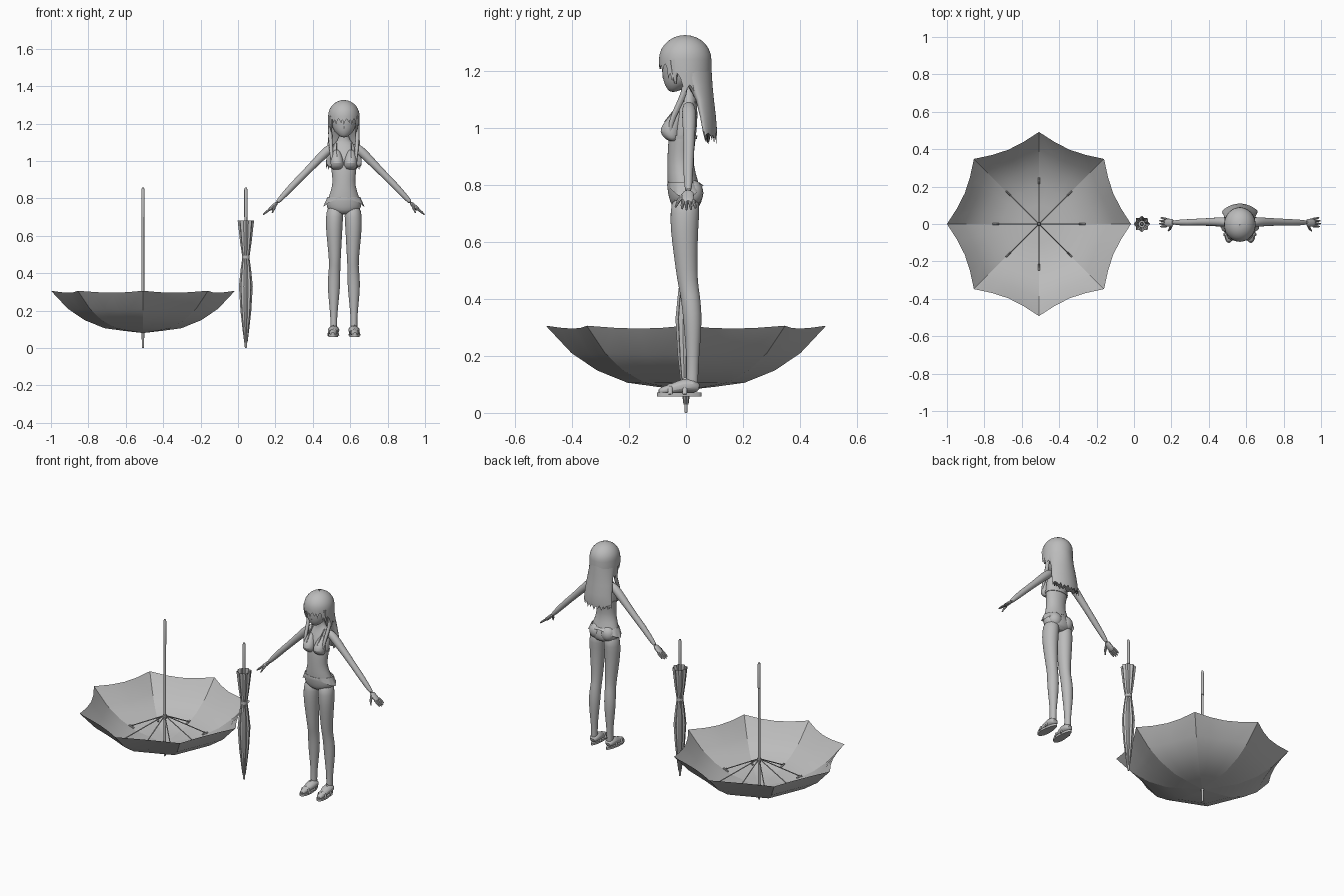
import bpy, bmesh, math
from mathutils import Vector as V

grey = bpy.data.materials.new("plain grey")
grey.diffuse_color = (0.5, 0.5, 0.5, 1)
FX, UX, CX = 0.566, -0.508, 0.042      # centres of figure, open and closed umbrella


def skin(name, rings, caps=True, subdiv=0, angle=40, crease=0):
    """Join equal closed rings of points into one surface; crease = sharp line every so many points."""
    bm = bmesh.new()
    rows = [[bm.verts.new(p) for p in r] for r in rings]
    n = len(rows[0])
    for a, b in zip(rows, rows[1:]):
        for i in range(n):
            bm.faces.new((a[i], a[(i + 1) % n], b[(i + 1) % n], b[i]))
    if caps:
        bm.faces.new(rows[0])
        bm.faces.new(rows[-1])
    bmesh.ops.recalc_face_normals(bm, faces=bm.faces)
    for f in bm.faces:
        f.smooth = True
    if crease:
        for a, b in zip(rows, rows[1:]):
            for i in range(0, n, crease):
                bm.edges.get((a[i], b[i])).smooth = False
    me = bpy.data.meshes.new(name)
    bm.to_mesh(me)
    bm.free()
    me.materials.append(grey)
    if not crease:
        me.set_sharp_from_angle(angle=math.radians(angle))
    ob = bpy.data.objects.new(name, me)
    bpy.context.collection.objects.link(ob)
    if subdiv:
        mod = ob.modifiers.new("rounding", 'SUBSURF')
        mod.levels = mod.render_levels = subdiv
    return ob


def circle(x, y, z, rx, ry, n=16):
    return [V((x + rx * math.cos(math.tau * i / n), y + ry * math.sin(math.tau * i / n), z))
            for i in range(n)]


def loft(name, rows, x0=FX, s=1, n=16, **kw):
    """Stack of horizontal ellipses: (x, y, z, rx, ry)."""
    return skin(name, [circle(x0 + s * x, y, z, rx, ry, n) for x, y, z, rx, ry in rows], **kw)


def tube(name, pts, x0=FX, s=1, n=10, flat=1, **kw):
    """Tube along points (x, y, z, radius)."""
    P = [V((x0 + s * p[0], p[1], p[2])) for p in pts]
    d = (P[-1] - P[0]).normalized()
    ref = V((0, 1, 0)) if abs(d.y) < 0.8 else V((1, 0, 0))
    rings = []
    for i, p in enumerate(P):
        t = (P[min(i + 1, len(P) - 1)] - P[max(i - 1, 0)]).normalized()
        u = t.cross(ref).normalized()
        v = u.cross(t)
        r = pts[i][3]
        rings.append([p + u * r * math.cos(math.tau * k / n) + v * r * flat * math.sin(math.tau * k / n)
                      for k in range(n)])
    return skin(name, rings, **kw)


# Open umbrella: scalloped canopy, upside down
profile = [(0.008, 0.081), (0.105, 0.092), (0.206, 0.106), (0.312, 0.149), (0.402, 0.21), (0.492, 0.306)]
SEG = 4
rings = []
for r, z in profile:
    ring = []
    for k in range(8 * SEG):
        t = (k % SEG) / SEG
        a = math.tau * k / (8 * SEG)
        bow = 4 * t * (1 - t) * (r / 0.49) ** 4
        f = math.cos(math.pi / 8) / math.cos((t - 0.5) * math.pi / 4) - 0.05 * bow
        ring.append(V((UX + r * f * math.cos(a), r * f * math.sin(a), z - 0.01 * bow)))
    rings.append(ring)
skin("open_canopy", rings, caps=False, crease=SEG)

# Struts of the open umbrella
for k in range(8):
    c, sn = math.cos(k * math.pi / 4), math.sin(k * math.pi / 4)
    tube("strut", [(0.01 * c, 0.01 * sn, 0.25, 0.003), (0.24 * c, 0.24 * sn, 0.124, 0.003)], UX, n=6)
    tube("strut_joint", [(0.215 * c, 0.215 * sn, 0.117, 0.005), (0.248 * c, 0.248 * sn, 0.129, 0.005)], UX, n=6)

# Poles with tip, runner and handle for both umbrellas
for x, hub in ((UX, 0.25), (CX, 0.60)):
    loft("umbrella_pole", [(0, 0, z, r, r) for z, r in (
        (0, 0.004), (0.006, 0.006), (0.07, 0.007), (0.085, 0.0075), (0.70, 0.0075),
        (0.701, 0.009), (0.845, 0.009), (0.858, 0.005))], x, n=10)
    loft("runner", [(0, 0, hub - 0.015, 0.011, 0.011), (0, 0, hub + 0.01, 0.011, 0.011)], x, n=10)

# Closed umbrella: pleated canopy and tie strap
rings = []
for z, r in ((0.03, 0.009), (0.1, 0.018), (0.2, 0.029), (0.33, 0.037), (0.42, 0.028),
             (0.485, 0.019), (0.56, 0.03), (0.63, 0.038), (0.682, 0.044)):
    rings.append([V((CX + r * (1 if k % 2 == 0 else 0.8) * math.cos(k * math.pi / 8),
                     r * (1 if k % 2 == 0 else 0.8) * math.sin(k * math.pi / 8), z)) for k in range(16)])
skin("closed_canopy", rings, caps=False, angle=25)
loft("tie_strap", [(0, 0, 0.478, 0.0205, 0.0205), (0, 0, 0.494, 0.0205, 0.0205)], CX)

# Torso and neck
loft("torso", [(0, 0, 0.712, 0.04, 0.035), (0, 0, 0.735, 0.086, 0.053), (0, -0.002, 0.77, 0.094, 0.06),
               (0, -0.012, 0.815, 0.08, 0.054), (0, -0.02, 0.87, 0.06, 0.046), (0, -0.018, 0.92, 0.063, 0.047),
               (0, -0.012, 0.98, 0.071, 0.049), (0, -0.002, 1.035, 0.074, 0.043), (0, 0.006, 1.07, 0.068, 0.034),
               (0, 0.01, 1.098, 0.046, 0.027), (0, 0.01, 1.122, 0.025, 0.024), (0, -0.002, 1.18, 0.022, 0.024)],
     n=20, subdiv=1)

# Swimwear bottom with side frills
loft("swim_bottom", [(0, 0, 0.716, 0.045, 0.042), (0, 0, 0.737, 0.089, 0.056), (0, -0.002, 0.77, 0.097, 0.062),
                     (0, -0.011, 0.805, 0.086, 0.057), (0, -0.012, 0.811, 0.082, 0.054)], n=20, subdiv=1)
frill = []
for i in range(4):
    ring = []
    for k in range(48):
        a = math.tau * k / 48
        side = math.cos(a) ** 2
        wave = 0.002 * i / 3 * side * (-1) ** (k // 2)
        ring.append(V((FX + (0.087 + 0.007 * i + wave) * math.cos(a),
                       -0.009 + 0.0025 * i + (0.057 + 0.0018 * i + wave) * math.sin(a),
                       0.808 - i * (0.003 + 0.014 * side))))
    frill.append(ring)
skin("hip_frill", frill, caps=False)

for s in (-1, 1):
    # Swimwear top and straps
    loft("swim_top_cup", [(0.035, -0.045, 0.952, 0.024, 0.012), (0.036, -0.05, 0.965, 0.034, 0.029),
                          (0.036, -0.056, 0.988, 0.036, 0.038), (0.037, -0.049, 1.013, 0.032, 0.034),
                          (0.038, -0.036, 1.04, 0.023, 0.023), (0.039, -0.026, 1.062, 0.012, 0.012)],
         s=s, subdiv=1)
    tube("shoulder_strap", [(0.037, -0.075, 1.02, 0.003), (0.04, -0.038, 1.066, 0.003),
                            (0.04, -0.01, 1.094, 0.003), (0.03, 0.034, 1.09, 0.003)], s=s, n=6)
    # Seat
    loft("seat", [(0.04, 0.022, 0.772 + 0.046 * math.sin(a), 0.043 * math.cos(a), 0.039 * math.cos(a))
                  for a in [math.radians(d) for d in range(-84, 85, 21)]], s=s)
    # Leg
    loft("leg", [(0.046, 0, 0.765, 0.044, 0.05), (0.05, -0.004, 0.70, 0.047, 0.052),
                 (0.052, -0.006, 0.64, 0.045, 0.049), (0.05, -0.001, 0.55, 0.038, 0.042),
                 (0.048, 0.005, 0.46, 0.031, 0.036), (0.05, 0.014, 0.42, 0.031, 0.035),
                 (0.053, 0.022, 0.35, 0.035, 0.034), (0.054, 0.024, 0.28, 0.03, 0.03),
                 (0.054, 0.024, 0.19, 0.02, 0.022), (0.054, 0.022, 0.125, 0.017, 0.02),
                 (0.054, 0.022, 0.075, 0.021, 0.024)], s=s, subdiv=1)
    # Foot, sandal sole and straps
    tube("foot", [(0.054, 0.048, 0.083, 0.014), (0.054, 0.026, 0.097, 0.027), (0.054, -0.01, 0.095, 0.027),
                  (0.057, -0.045, 0.084, 0.02), (0.059, -0.08, 0.078, 0.016), (0.059, -0.098, 0.074, 0.009)],
         s=s, flat=1.2, subdiv=1)
    sole = []
    for z in (0.058, 0.071):
        sole.append([V((FX + s * (0.055 - 0.04 * y) + (0.024 - 0.08 * y) * math.cos(a), y, z))
                     for a in [math.tau * k / 24 for k in range(24)]
                     for y in [-0.024 + 0.078 * math.sin(a)]])
    skin("sandal_sole", sole)
    for y, top, w in ((-0.056, 0.1, 0.028), (-0.004, 0.12, 0.029)):
        tube("sandal_strap", [(0.057 - w, y, 0.066, 0.004), (0.057 - w * 0.75, y, 0.09, 0.004),
                              (0.057, y, top, 0.004), (0.057 + w * 0.75, y, 0.09, 0.004),
                              (0.057 + w, y, 0.066, 0.004)], s=s, n=8, flat=2)
    # Arm
    tube("arm", [(0.045, 0.008, 1.082, 0.016), (0.073, 0.01, 1.069, 0.025), (0.108, 0.011, 1.037, 0.026),
                 (0.17, 0.011, 0.973, 0.021), (0.23, 0.01, 0.912, 0.019), (0.268, 0.008, 0.874, 0.019),
                 (0.32, 0.008, 0.818, 0.016), (0.362, 0.008, 0.772, 0.012)], s=s, n=12, subdiv=1)
    # Hand with fingers and thumb
    tube("palm", [(0.355, 0.008, 0.78, 0.01), (0.37, 0.007, 0.764, 0.011), (0.388, 0.007, 0.748, 0.012),
                  (0.402, 0.007, 0.737, 0.009)], s=s, flat=2, subdiv=1)
    for k in range(4):
        y = -0.011 + 0.0125 * k
        reach = (0.9, 1.05, 1.0, 0.8)[k]
        tube("finger", [(0.392, y, 0.745, 0.0065), (0.396 + 0.02 * reach, y * 1.15, 0.742 - 0.016 * reach, 0.006),
                        (0.396 + 0.034 * reach, y * 1.25, 0.742 - 0.028 * reach, 0.003)], s=s, n=8)
    tube("thumb", [(0.366, -0.006, 0.766, 0.008), (0.374, -0.026, 0.745, 0.007),
                   (0.383, -0.037, 0.722, 0.003)], s=s, n=8)
    # Long front lock and cheek strand
    tube("front_lock", [(0.072, -0.008, 1.23, 0.009), (0.074, 0.004, 1.15, 0.012), (0.07, -0.02, 1.09, 0.012),
                        (0.066, -0.046, 1.04, 0.011), (0.065, -0.056, 1.0, 0.008), (0.065, -0.057, 0.965, 0.002)],
         s=s, n=8, subdiv=1)
    tube("cheek_strand", [(0.069, -0.045, 1.24, 0.009), (0.069, -0.04, 1.19, 0.008),
                          (0.066, -0.037, 1.155, 0.002)], s=s, n=8, flat=1.4)

# Chest band
loft("swim_top_band", [(0, -0.013, 0.962, 0.071, 0.051), (0, -0.012, 0.974, 0.073, 0.052)], n=24)

# Head and nose
loft("head", [(0, -0.046, 1.126, 0.012, 0.01), (0, -0.038, 1.138, 0.032, 0.03), (0, -0.022, 1.162, 0.055, 0.058),
              (0, -0.012, 1.195, 0.067, 0.073), (0, -0.008, 1.24, 0.072, 0.08), (0, -0.005, 1.28, 0.06, 0.068),
              (0, 0, 1.305, 0.03, 0.035)], n=20, subdiv=1)
tube("nose", [(0, -0.076, 1.2, 0.003), (0, -0.084, 1.176, 0.004), (0, -0.068, 1.166, 0.003)], n=8, subdiv=1)

# Hair cap with jagged fringe
N = 72
cap = []
for i in range(10):
    ring = []
    for k in range(N):
        a = math.tau * k / N                      # zero at the front
        front = abs(math.degrees(a if a < math.pi else a - math.tau))
        end = 1.214 if front < 50 else 1.185 if front < 85 else 1.14
        end += (-0.02, 0.0, 0.012, 0.002, -0.012, 0.008)[k % 6] if front < 130 else 0
        p = math.radians(1 + 89 * min(i, 7) / 7)
        z = 1.24 + 0.086 * math.cos(p)
        if i > 7:
            z += (end - z) * (i - 7) / 2
        ring.append(V((FX + 0.084 * math.sin(p) * math.sin(a), -0.003 - 0.092 * math.sin(p) * math.cos(a), z)))
    cap.append(ring)
skin("hair_cap", cap, caps=False, angle=60)

# Long back hair with ragged ends
back = []
for y, z, rx, ry in ((0.015, 1.26, 0.078, 0.07), (0.03, 1.2, 0.081, 0.06), (0.049, 1.15, 0.081, 0.044),
                     (0.066, 1.1, 0.086, 0.032), (0.079, 1.04, 0.092, 0.026), (0.087, 0.99, 0.095, 0.022),
                     (0.092, 0.955, 0.094, 0.014)):
    ring = circle(FX, y, z, rx, ry, 48)
    for k, p in enumerate(ring):
        p.y -= 2.6 * (p.x - FX) ** 2               # curl the sides forward
        if z < 0.96:
            p.z += (0, 0.025, 0.01, 0.03)[k % 4] + 1.2 * (p.x - FX) ** 2 - 0.012
    back.append(ring)
skin("back_hair", back, angle=60)
